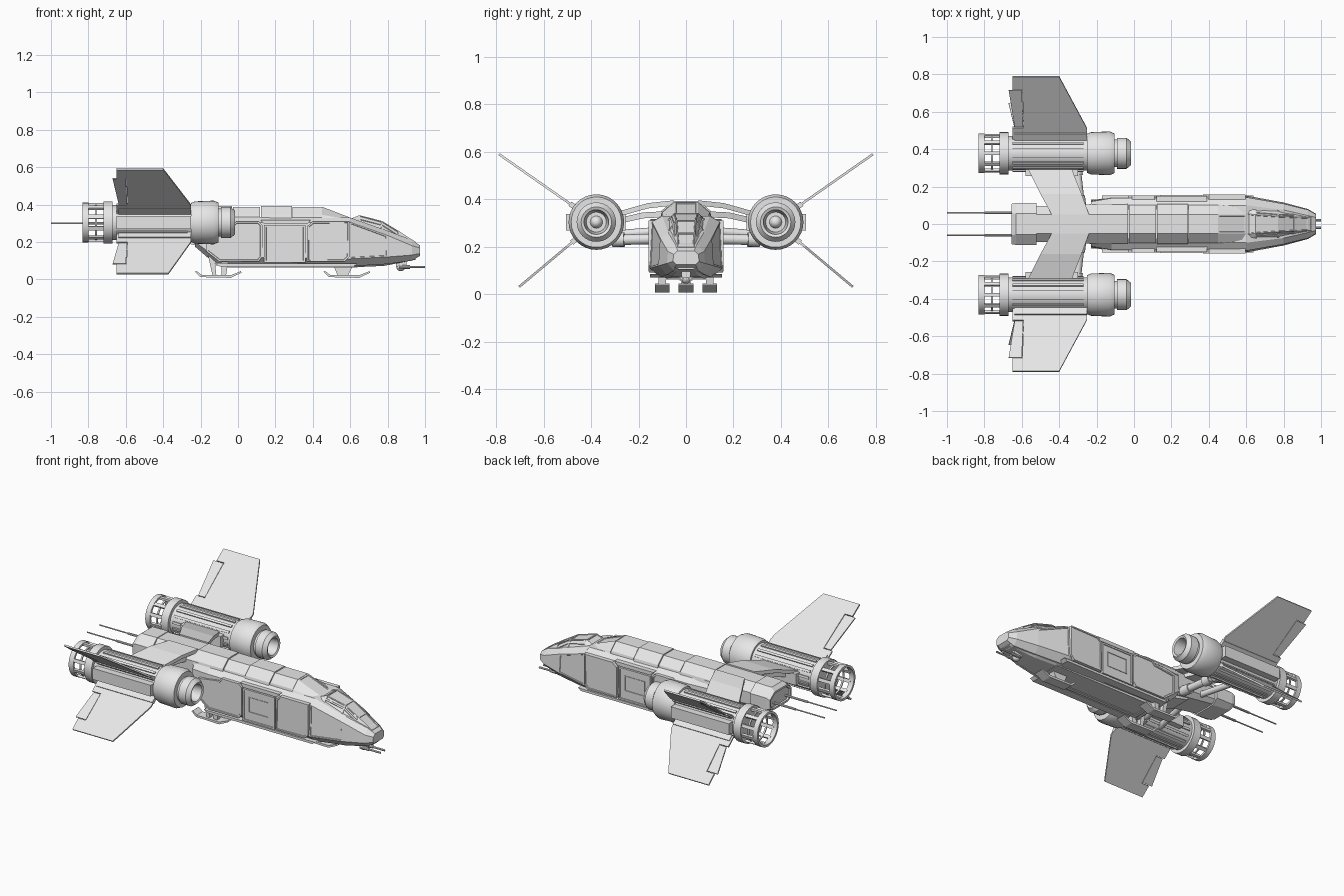
import bpy, bmesh
from math import sin, cos, pi, radians
from mathutils import Vector

if "Cube" in bpy.data.objects:
    bpy.data.objects.remove(bpy.data.objects["Cube"])

grey = bpy.data.materials.new("hull_grey")
grey.use_nodes = True
grey.diffuse_color = (0.8, 0.8, 0.8, 1)
grey.node_tree.nodes["Principled BSDF"].inputs["Base Color"].default_value = (0.8, 0.8, 0.8, 1)


def loft(name, rings, caps=True, smooth=False, inset=None, depth=-0.004, width=0.01):
    """Skin a list of equal-length rings; optionally inset the faces picked by a rule."""
    bm = bmesh.new()
    rows = [[bm.verts.new(p) for p in ring] for ring in rings]
    n = len(rows[0])
    for a, b in zip(rows, rows[1:]):
        for i in range(n):
            j = (i + 1) % n
            bm.faces.new((a[i], a[j], b[j], b[i]))
    if caps:
        bm.faces.new(rows[0])
        bm.faces.new(rows[-1])
    bmesh.ops.remove_doubles(bm, verts=bm.verts, dist=1e-5)
    bmesh.ops.recalc_face_normals(bm, faces=bm.faces)
    if inset:
        bm.normal_update()
        picked = [f for f in bm.faces if inset(f)]
        bmesh.ops.inset_individual(bm, faces=picked, thickness=width, depth=0)
        bmesh.ops.inset_individual(bm, faces=picked, thickness=0.002, depth=depth)
    mesh = bpy.data.meshes.new(name)
    bm.to_mesh(mesh)
    bm.free()
    mesh.materials.append(grey)
    ob = bpy.data.objects.new(name, mesh)
    bpy.context.collection.objects.link(ob)
    if smooth:
        bpy.ops.object.select_all(action='DESELECT')
        ob.select_set(True)
        bpy.context.view_layer.objects.active = ob
        bpy.ops.object.shade_smooth_by_angle(angle=radians(32))
    return ob


def prism(name, pts, y0, y1, **kw):
    """Extrude an x-z outline along y."""
    return loft(name, [[(x, y, z) for x, z in pts] for y in (y0, y1)], **kw)


def box(name, x0, x1, y0, y1, z0, z1, **kw):
    return prism(name, [(x0, z0), (x1, z0), (x1, z1), (x0, z1)], y0, y1, **kw)


def section(x, zb, wb, zc, wc, zs, ws, zt, wt):
    """Symmetric eight-sided hull section: bottom, chine, shoulder, top."""
    half = [(wb, zb), (wc, zc), (ws, zs), (wt, zt)]
    return [(x, y, z) for y, z in half] + [(x, -y, z) for y, z in reversed(half)]


def lathe(name, profile, cy, cz, seg=32, closed=False):
    """Turn an (x, radius) profile about an axis along x."""
    rings = [[(x, cy + r * cos(2 * pi * i / seg), cz + r * sin(2 * pi * i / seg))
              for i in range(seg)] for x, r in profile]
    if closed:
        rings.append(rings[0])
    return loft(name, rings, caps=False, smooth=True)


def tube(name, a, b, r, seg=16):
    a, b = Vector(a), Vector(b)
    q = (b - a).to_track_quat('Z', 'Y')
    circle = [q @ Vector((r * cos(2 * pi * i / seg), r * sin(2 * pi * i / seg), 0)) for i in range(seg)]
    return loft(name, [[p + c for c in circle] for p in (a, b)], smooth=True)


# Hull and nose
loft("hull", [section(*s) for s in (
    (-0.23, .175, .09, .20, .125, .30, .12, .335, .10),
    (-0.12, .08, .10, .12, .145, .305, .138, .335, .10),
    (0.60, .07, .11, .11, .148, .305, .14, .33, .10))])
loft("nose", [section(*s) for s in (
    (0.60, .07, .11, .11, .152, .305, .143, .33, .10),
    (0.80, .082, .08, .12, .115, .235, .108, .26, .075),
    (0.93, .10, .05, .13, .08, .18, .076, .21, .045),
    (0.972, .125, .04, .138, .055, .168, .052, .183, .035))],
    inset=lambda f: abs(f.normal.y) > 0.8 and f.calc_center_median().x < 0.75, depth=-0.003)
loft("nose_chin", [section(*s) for s in (
    (0.62, .065, .08, .075, .10, .08, .10, .09, .09),
    (0.78, .072, .06, .085, .08, .095, .08, .11, .06),
    (0.95, .105, .03, .115, .05, .125, .05, .13, .03))])

# Canopy with sunken window panes
loft("canopy", [section(*s) for s in (
    (0.605, .28, .11, .305, .105, .315, .08, .325, .055),
    (0.65, .26, .10, .295, .092, .325, .065, .343, .05),
    (0.77, .22, .08, .262, .08, .295, .055, .312, .042),
    (0.86, .18, .06, .222, .066, .238, .05, .258, .038),
    (0.95, .15, .04, .185, .05, .19, .042, .20, .034))],
    inset=lambda f: f.normal.z > 0.3 and f.calc_area() > 0.002, width=0.006)

# Segmented spine along the back
joints = [-0.24, -0.03, 0.12, 0.29, 0.45]
for i, (a, b) in enumerate(zip(joints, joints[1:])):
    g = 0.004 * (i % 2)
    loft(f"spine_segment_{i}", [section(x, .30, .10, .32, .108 - g, .345, .102 - g, .392 - g, .05)
                                for x in (a + .002, b - .002)])
loft("spine_front", [section(0.45, .30, .10, .32, .106, .345, .10, .388, .05),
                     section(0.60, .29, .10, .31, .104, .32, .09, .33, .05)],
     inset=lambda f: f.normal.z > 0.9 and f.calc_area() > 0.01, width=0.012)

# Tail boom, end block and tail guns
loft("tail_boom", [section(-0.53, .25, .07, .27, .095, .34, .095, .388, .05),
                   section(-0.20, .20, .08, .24, .105, .34, .105, .388, .05)])
loft("tail_block", [section(-0.655, .26, .07, .28, .108, .335, .108, .37, .06),
                    section(-0.63, .25, .075, .27, .112, .345, .112, .39, .055),
                    section(-0.52, .24, .075, .27, .112, .345, .112, .392, .055)],
     inset=lambda f: f.normal.x < -0.9, width=0.012, depth=-0.01)
for s in (1, -1):
    tube("tail_gun", (-1.0, s * .06, .30), (-0.62, s * .06, .30), .004, 8)
    tube("tail_gun_sleeve", (-0.80, s * .06, .30), (-0.62, s * .06, .30), .007, 8)

# Belly
box("belly_plate", -0.08, 0.64, -.085, .085, .063, .08, inset=lambda f: f.normal.z < -0.9, width=.03)
prism("rear_belly_housing", [(-.36, .25), (-.34, .21), (-.22, .18), (-.18, .25)], -.07, .07)

# Chin gun
lathe("chin_gun_turret", [(0.87 + .024 * sin(t * pi / 8), .024 * cos(t * pi / 8))
                          for t in range(-4, 5)], 0, .068, 16)
box("chin_gun_mount", .845, .90, -.02, .02, .07, .105)
for s in (1, -1):
    tube("chin_gun_barrel", (.86, s * .02, .066), (1.0, s * .02, .066), .006, 10)
    tube("chin_gun_breech", (.86, s * .02, .066), (.92, s * .02, .066), .010, 10)


def skid(x0, y, w):
    prism("landing_skid", [(x0, .04), (x0 + .03, .012), (x0 + .19, .008), (x0 + .25, .036),
                           (x0 + .245, .044), (x0 + .19, .022), (x0 + .035, .024), (x0 + .008, .046)],
          y - w, y + w)


skid(0.457, 0, .032)
prism("front_skid_leg", [(.51, .075), (.535, .015), (.585, .015), (.615, .075)], -.02, .02)

for s in (1, -1):
    # Side panels, door and sill
    def side(name, pts, out, **kw):
        prism(name, pts, s * .13, s * out, inset=lambda f: f.normal.y * s > 0.9, **kw)
    side("rear_side_panel", [(-.17, .15), (-.10, .095), (.11, .095), (.13, .12), (.13, .29),
                             (.11, .31), (-.01, .31), (-.03, .29), (-.17, .27)], .152)
    side("side_door", [(.14, .09), (.36, .09), (.36, .29), (.14, .29)], .154, width=.014)
    box("door_window_frame", .18, .32, s * .14, s * .153, .15, .245,
        inset=lambda f: f.normal.y * s > 0.9, width=.006)
    side("front_side_panel", [(.37, .095), (.57, .095), (.595, .12), (.595, .31), (.40, .31), (.37, .285)], .158)
    prism("door_rail", [(.14, .295), (.37, .295), (.39, .318), (.12, .318)], s * .12, s * .15)
    prism("side_sill", [(-.13, .085), (-.10, .07), (.62, .07), (.64, .085)], s * .10, s * .152)

    # Rear skids
    skid(-0.23, s * .10, .03)
    prism("rear_skid_leg", [(-.165, .15), (-.135, .015), (-.115, .015), (-.13, .15)], s * .085, s * .115)
    prism("rear_skid_leg", [(-.09, .015), (-.065, .015), (-.05, .11), (-.085, .11)], s * .085, s * .115)
    box("rear_skid_brace", -.15, -.065, s * .088, s * .112, .075, .095)

    # Engine nacelle with intake and spike
    cy, cz = s * .378, .304
    lathe("engine_nacelle", [
        (-.70, 0), (-.72, .075), (-.72, .113), (-.67, .113), (-.67, .093), (-.25, .093),
        (-.25, .105), (-.23, .113), (-.13, .117), (-.105, .106), (-.105, .074), (-.09, .074),
        (-.09, .083), (-.04, .083), (-.017, .064), (-.022, .052), (-.12, .042),
        (-.12, .026), (-.06, 0)], cy, cz)
    lathe("exhaust_ring", [(-.832, .106), (-.80, .106), (-.80, .092), (-.832, .092)], cy, cz, closed=True)
    lathe("exhaust_hoop", [(-.765, .095), (-.755, .095), (-.755, .088), (-.765, .088)], cy, cz, closed=True)

    def radial_plate(name, pts, angle, thick):
        """Plate in a plane through the engine axis; points are (x, distance from axis)."""
        c, k = cos(radians(angle)), sin(radians(angle))
        loft(name, [[(x, cy + s * (r * c - t * k), cz + r * k + t * c) for x, r in pts]
                    for t in (-thick / 2, thick / 2)])

    def bar(x0, x1, r0, r1):
        return [(x0, r0), (x1, r0), (x1, r1), (x0, r1)]
    for i in range(10):
        radial_plate("exhaust_vane", bar(-.81, -.71, .09, .104), 36 * i + 18, .02)
    for i in range(16):
        radial_plate("nacelle_rib", bar(-.65, -.27, .085, .100), 22.5 * i + 11, .014)
    radial_plate("outer_fairing", bar(-.65, -.25, .08, .128), 0, .07)
    radial_plate("inner_fairing", bar(-.58, -.30, .08, .122), 180, .07)

    # Upper and lower fins with separate flaps
    for label, angle, tip, xt, f0, f1 in (("upper", 34.9, .50, -.40, .17, .415),
                                          ("lower", -40, .425, -.372, .17, .35)):
        radial_plate(label + "_fin", [(-.65, .08), (-.65, f0), (-.59, f0), (-.597, f1), (-.65, f1),
                                      (-.65, tip), (xt, tip), (-.25, .16), (-.25, .08)], angle, .010)
        radial_plate(label + "_fin_root", bar(-.64, -.25, .08, .135), angle, .022)
        radial_plate(label + "_flap", [(-.638, f0 + .004), (-.592, f0 + .004),
                                       (-.60, f1 - .004), (-.67, f1 - .004)], angle, .008)

    # Arched pylon, under-spar and support tubes joining engine and body
    def spar(name, stations, t):
        loft(name, [[(a, s * y, z), (b, s * y, z), (b, s * y, z - t), (a, s * y, z - t)]
                    for y, a, b, z in stations])
    spar("pylon", [(.05, -.44, -.24, .396), (.16, -.50, -.28, .384), (.30, -.57, -.335, .345)], .022)
    spar("under_spar", [(.08, -.42, -.28, .35), (.18, -.47, -.32, .345), (.30, -.53, -.37, .318)], .025)
    tube("support_tube", (-.28, s * .06, .235), (-.31, s * .33, .228), .022)
    tube("support_collar", (-.303, s * .26, .23), (-.309, s * .31, .229), .03)
    tube("support_collar", (-.285, s * .09, .235), (-.292, s * .15, .233), .03)
    tube("support_tube", (-.42, s * .06, .27), (-.46, s * .32, .25), .018)
